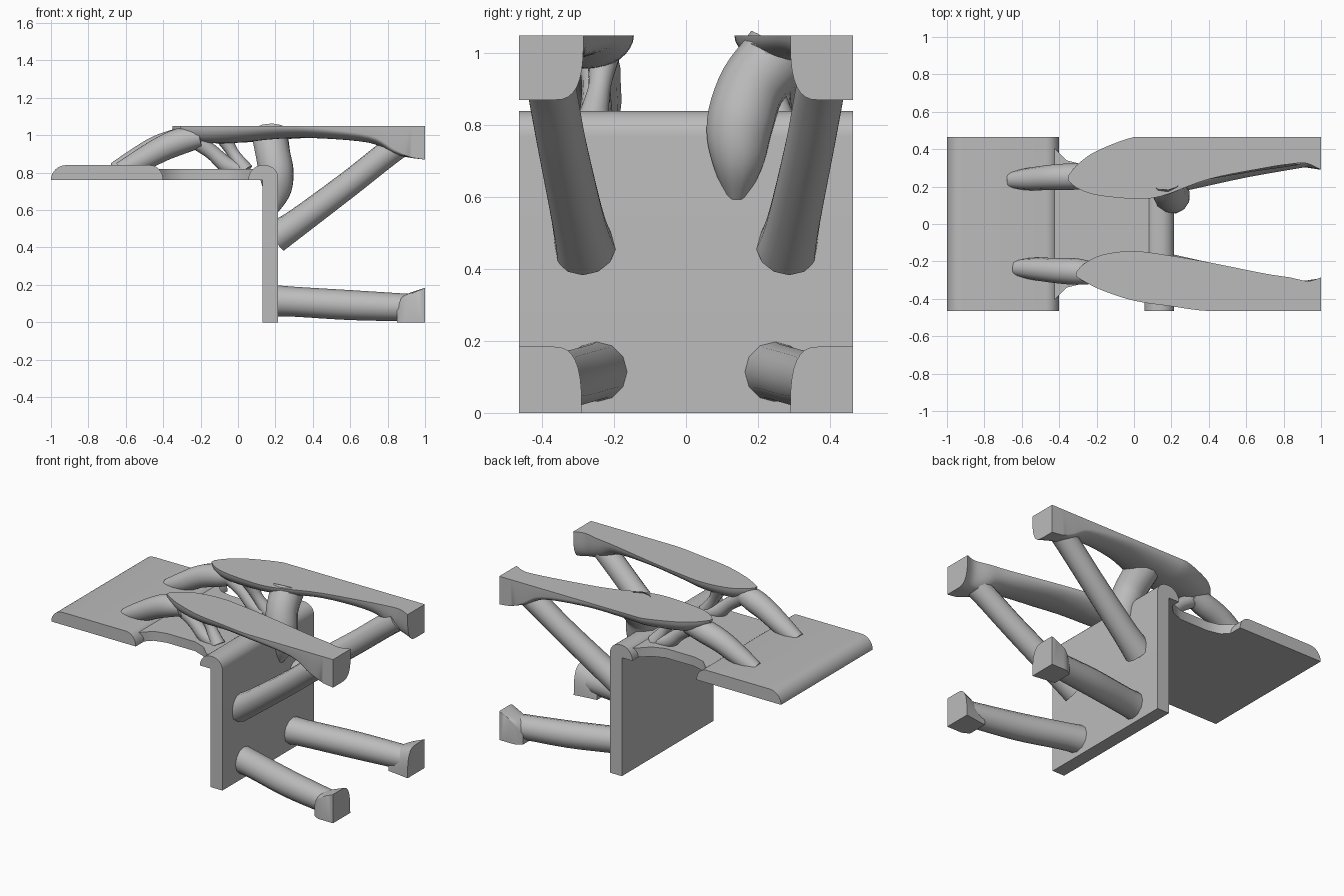
import bpy, bmesh, math
from mathutils import Vector

cube = bpy.data.objects.get("Cube")
if cube:
    bpy.data.objects.remove(cube)

grey = bpy.data.materials.new("plain grey")
grey.use_nodes = True
shade = (0.5, 0.5, 0.5, 1)
grey.diffuse_color = shade
grey.node_tree.nodes["Principled BSDF"].inputs["Base Color"].default_value = shade

HALF = 0.465   # half width
TOP = 1.05     # height of the arm tops


def smooth(obj, angle=35):
    bpy.ops.object.select_all(action='DESELECT')
    obj.select_set(True)
    bpy.context.view_layer.objects.active = obj
    bpy.ops.object.shade_smooth_by_angle(angle=math.radians(angle))


def finish(name, bm):
    bmesh.ops.remove_doubles(bm, verts=bm.verts, dist=0.0002)
    bmesh.ops.recalc_face_normals(bm, faces=bm.faces)
    mesh = bpy.data.meshes.new(name)
    bm.to_mesh(mesh)
    bm.free()
    mesh.materials.append(grey)
    obj = bpy.data.objects.new(name, mesh)
    bpy.context.collection.objects.link(obj)
    smooth(obj)


def prism(name, outline, offset):
    """Extrude a closed outline of 3D points by an offset."""
    bm = bmesh.new()
    face = bm.faces.new([bm.verts.new(p) for p in outline])
    new = bmesh.ops.extrude_face_region(bm, geom=[face])["geom"]
    verts = [v for v in new if isinstance(v, bmesh.types.BMVert)]
    bmesh.ops.translate(bm, verts=verts, vec=offset)
    finish(name, bm)


def arc(cx, cz, rx, rz, start, end, steps=8):
    angles = [math.radians(start + (end - start) * i / steps) for i in range(steps + 1)]
    return [(cx + rx * math.cos(a), cz + rz * math.sin(a)) for a in angles]


def spline(rows, steps=5):
    """Catmull-Rom interpolation of rows of numbers."""
    result = []
    for i in range(len(rows) - 1):
        a, b, c, d = [Vector(rows[max(0, min(k, len(rows) - 1))]) for k in range(i - 1, i + 3)]
        for s in range(steps):
            t = s / steps
            result.append(0.5 * (2 * b + (c - a) * t + (2 * a - 5 * b + 4 * c - d) * t * t
                                 + (3 * b - a - 3 * c + d) * t ** 3))
    return result + [Vector(rows[-1])]


def limb(name, side, stations, base, direction):
    """Loft with one flat face; station = x, inner y, outer y, depth, outer wall depth, squareness."""
    bm = bmesh.new()
    rings = []
    for x, inner, outer, depth, wall, power in spline(stations):
        outer = min(outer, HALF)
        wall = max(0, min(wall, depth))
        mid, ring = (inner + outer) / 2, []
        for i in range(17):
            c, s = math.cos(math.pi * i / 16), math.sin(math.pi * i / 16)
            y = mid + (inner - mid) * math.copysign(abs(c) ** (2 / power), c)
            s = max(s, 0) ** (2 / power)
            d = depth * s if c > 0 else wall + (depth - wall) * s
            ring.append((x, side * y, base + direction * d))
        ring.append((x, side * outer, base))
        rings.append([bm.verts.new(p) for p in ring])
    for r1, r2 in zip(rings, rings[1:]):
        for i in range(len(r1)):
            j = (i + 1) % len(r1)
            bm.faces.new((r1[i], r1[j], r2[j], r2[i]))
    bm.faces.new(rings[0])
    bm.faces.new(rings[-1])
    finish(name, bm)


def strut(name, points):
    """Round strut through points of x, y, z, radius."""
    curve = bpy.data.curves.new(name, 'CURVE')
    curve.dimensions = '3D'
    curve.bevel_depth = 1
    curve.bevel_resolution = 4
    curve.use_fill_caps = True
    path = spline(points)
    line = curve.splines.new('POLY')
    line.points.add(len(path) - 1)
    for p, (x, y, z, r) in zip(line.points, path):
        p.co = (x, y, z, 1)
        p.radius = r
    curve.materials.append(grey)
    obj = bpy.data.objects.new(name, curve)
    bpy.context.collection.objects.link(obj)
    bpy.ops.object.select_all(action='DESELECT')
    obj.select_set(True)
    bpy.context.view_layer.objects.active = obj
    bpy.ops.object.convert(target='MESH')
    smooth(bpy.context.object)


# Plates: horizontal plate, upright plate with a hooked top, narrow web between
width = (0, 2 * HALF, 0)
seat = arc(-0.47, 0.76, 0.07, 0.08, 0, 90) + arc(-0.92, 0.76, 0.08, 0.08, 90, 180)
prism("horizontal_plate", [(x, -HALF, z) for x, z in seat], width)
hook = [(0.13, 0), (0.215, 0)] + arc(0.145, 0.77, 0.07, 0.07, 0, 90) \
    + arc(0.13, 0.76, 0.075, 0.08, 90, 180) + [(0.13, 0.76)]
prism("upright_plate", [(x, -HALF, z) for x, z in hook], width)
edge = [(0.1, 0.44), (0.05, 0.4), (0, 0.35), (-0.08, 0.32), (-0.28, 0.32),
        (-0.36, 0.34), (-0.4, 0.38), (-0.46, 0.44)]
outline = edge + [(x, -y) for x, y in reversed(edge)]
prism("web_plate", [(x, y, 0.76) for x, y in outline], (0, 0, 0.06))

# Arms with flat tops, ending in square pads
back_arm = [(-0.35, 0.23, 0.26, 0.02, 0, 2), (-0.3, 0.19, 0.32, 0.06, 0, 2),
            (-0.2, 0.155, 0.39, 0.09, 0, 2), (0, 0.135, HALF, 0.09, 0, 2),
            (0.15, 0.15, HALF, 0.08, 0, 2), (0.4, 0.24, HALF, 0.065, 0.01, 2),
            (0.7, 0.3, HALF, 0.09, 0.05, 2), (0.83, 0.32, HALF, 0.15, 0.12, 2.4),
            (0.92, 0.325, HALF, 0.17, 0.17, 3), (1, 0.29, HALF, 0.18, 0.18, 3)]
front_arm = [(-0.31, 0.26, 0.28, 0.02, 0, 2), (-0.27, 0.215, 0.305, 0.06, 0, 2),
             (-0.17, 0.165, 0.355, 0.09, 0, 2), (0, 0.145, 0.41, 0.09, 0, 2),
             (0.2, 0.17, 0.44, 0.07, 0, 2), (0.4, 0.205, HALF, 0.065, 0.01, 2),
             (0.7, 0.265, HALF, 0.09, 0.05, 2), (0.83, 0.285, HALF, 0.15, 0.12, 2.4),
             (0.93, 0.305, HALF, 0.17, 0.17, 3), (1, 0.285, HALF, 0.18, 0.18, 3)]
limb("back_arm", 1, back_arm, TOP, -1)
limb("front_arm", -1, front_arm, TOP, -1)

# Lower feet
foot = [(0.85, 0.31, 0.44, 0.12, 0.05, 2), (0.9, 0.305, HALF, 0.15, 0.13, 2.4),
        (1, 0.29, HALF, 0.185, 0.185, 3)]

for label, s in (("front", -1), ("back", 1)):
    limb(label + "_foot", s, foot, 0, 1)
    strut(label + "_lower_strut", [(0.19, s * 0.245, 0.115, 0.085), (0.3, s * 0.265, 0.11, 0.08),
                                   (0.6, s * 0.33, 0.092, 0.08), (0.93, s * 0.38, 0.078, 0.073)])
    strut(label + "_diagonal_strut", [(0.2, s * 0.28, 0.455, 0.085), (0.32, s * 0.3, 0.535, 0.075),
                                      (0.6, s * 0.345, 0.745, 0.07), (0.77, s * 0.37, 0.88, 0.07),
                                      (0.87, s * 0.385, 0.955, 0.07)])
    # Struts from the arm down to the plate and the web
    reach = 0.03 if s > 0 else 0
    strut(label + "_tail_strut", [(-0.2, s * 0.265, 0.99, 0.055), (-0.3, s * 0.255, 0.97, 0.07),
                                  (-0.4 - reach, s * 0.25, 0.93, 0.068),
                                  (-0.53 - reach, s * 0.24, 0.86, 0.06),
                                  (-0.63 - reach, s * 0.235, 0.81, 0.045)])
    strut(label + "_web_strut", [(-0.24, s * 0.25, 0.985, 0.05), (-0.14, s * 0.25, 0.91, 0.04),
                                 (-0.06, s * 0.25, 0.84, 0.045), (0.02, s * 0.25, 0.81, 0.045)])
    strut(label + "_short_strut", [(-0.08, s * 0.23, 1.0, 0.05), (-0.03, s * 0.24, 0.91, 0.032),
                                   (0.04, s * 0.26, 0.81, 0.045)])

# Thick column that joins the back arm to the upright plate
strut("back_column", [(0.19, 0.14, 0.6, 0.03), (0.21, 0.145, 0.7, 0.075),
                      (0.205, 0.15, 0.8, 0.095), (0.185, 0.185, 0.91, 0.095),
                      (0.17, 0.26, 1.0, 0.1), (0.17, 0.27, 1.02, 0.11)])
